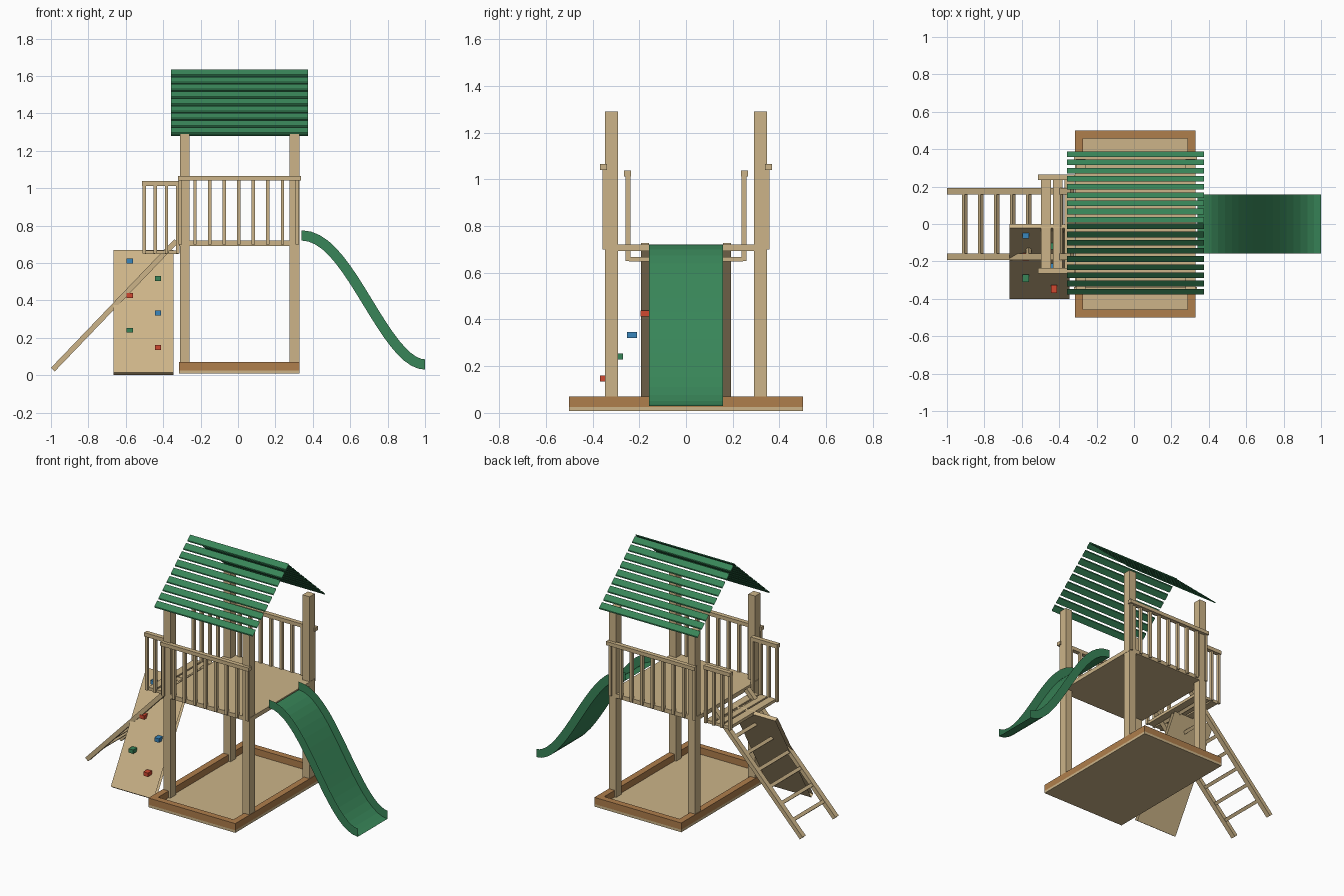
import bpy, bmesh, math
from mathutils import Vector, Matrix

if "Cube" in bpy.data.objects:
    bpy.data.objects.remove(bpy.data.objects["Cube"])


def material(name, r, g, b):
    lin = lambda c: ((c / 255 + 0.055) / 1.055) ** 2.4 if c > 10 else c / 255 / 12.92
    m = bpy.data.materials.new(name)
    m.diffuse_color = (lin(r), lin(g), lin(b), 1)
    m.use_nodes = True
    m.node_tree.nodes["Principled BSDF"].inputs["Base Color"].default_value = m.diffuse_color
    return m


WOOD = material("pale wood", 204, 180, 136)
BROWN = material("brown timber", 175, 126, 76)
GREEN = material("green", 56, 133, 88)
RED = material("red", 208, 72, 48)
BLUE = material("blue", 58, 134, 188)


def finish(name, bm, mat):
    me = bpy.data.meshes.new(name)
    bm.to_mesh(me)
    bm.free()
    me.materials.append(mat)
    ob = bpy.data.objects.new(name, me)
    bpy.context.collection.objects.link(ob)
    return ob


def box(name, x, y, z, mat):
    """Box from (min, max) ranges."""
    bm = bmesh.new()
    size = [r[1] - r[0] for r in (x, y, z)]
    mid = [(r[0] + r[1]) / 2 for r in (x, y, z)]
    bmesh.ops.create_cube(bm, size=1, matrix=Matrix.Translation(mid) @ Matrix.Diagonal((*size, 1)))
    return finish(name, bm, mat)


def tilted_box(name, centre, size, angle, mat):
    """Box turned about the y axis."""
    bm = bmesh.new()
    bmesh.ops.create_cube(bm, size=1, matrix=Matrix.Translation(centre)
                          @ Matrix.Rotation(angle, 4, 'Y') @ Matrix.Diagonal((*size, 1)))
    return finish(name, bm, mat)


def sleeve(name, x, profile, mat):
    """Closed (y, z) profile drawn out along x, with open ends."""
    bm = bmesh.new()
    a = [bm.verts.new((x[0], *p)) for p in profile]
    b = [bm.verts.new((x[1], *p)) for p in profile]
    n = len(profile)
    for i in range(n):
        j = (i + 1) % n
        bm.faces.new((a[i], b[i], b[j], a[j]))
    c = Vector((0, sum(p[0] for p in profile) / n, sum(p[1] for p in profile) / n))
    for f in bm.faces:
        f.normal_update()
        d = f.calc_center_median() - c
        d.x = 0
        if f.normal.dot(d) < 0:
            f.normal_flip()
    return finish(name, bm, mat)


# Sandbox
X0, X1 = -0.315, 0.33
box("sandbox_floor", (X0, X1), (-0.5, 0.5), (0.008, 0.025), WOOD)
for s, side in ((-1, "front"), (1, "back")):
    box(f"sandbox_{side}_board", (X0, X1), sorted((s * 0.457, s * 0.5)), (0.025, 0.07), BROWN)
box("sandbox_left_board", (X0, X0 + 0.043), (-0.457, 0.457), (0.025, 0.07), BROWN)
box("sandbox_right_board", (X1 - 0.043, X1), (-0.457, 0.457), (0.025, 0.07), BROWN)

# Posts and platform
for s in (-1, 1):
    for px in (-0.285, 0.302):
        box("post", (px - 0.026, px + 0.026), sorted((s * 0.29, s * 0.347)), (0.02, 1.29), WOOD)
box("platform", (X0, X1), (-0.347, 0.347), (0.692, 0.72), WOOD)

# Platform railings, front and back
for s in (-1, 1):
    box("railing_top", (-0.32, 0.336), sorted((s * 0.338, s * 0.368)), (1.04, 1.065), WOOD)
    for i in range(9):
        bx = 0.004 + 0.078 * (i - 4)
        box("railing_bar", (bx - 0.009, bx + 0.009), sorted((s * 0.337, s * 0.358)), (0.70, 1.042), WOOD)

# Balcony: floor slats and side railings
for cx in (-0.471, -0.408, -0.345):
    box("balcony_slat", (cx - 0.026, cx + 0.026), (-0.245, 0.245), (0.648, 0.668), WOOD)
for s in (-1, 1):
    box("balcony_rail", (-0.512, -0.315), sorted((s * 0.235, s * 0.265)), (1.012, 1.038), WOOD)
    for i in range(4):
        bx = -0.502 + 0.06 * i
        box("balcony_bar", (bx - 0.009, bx + 0.009), sorted((s * 0.238, s * 0.258)), (0.65, 1.015), WOOD)

# Ladder
low, high = Vector((-0.99, 0, 0.03)), Vector((-0.33, 0, 0.718))
run = high - low
tilt = -math.atan2(run.z, run.x)
for s in (-1, 1):
    c = (low + high) / 2 + Vector((0, s * 0.175, 0))
    tilted_box("ladder_rail", c, (run.length, 0.034, 0.028), tilt, WOOD)
for k in range(7):
    x = -0.905 + 0.0855 * k
    z = low.z + (x - low.x) * run.z / run.x
    tilted_box("ladder_rung", (x, 0, z), (0.022, 0.33, 0.022), tilt, WOOD)

# Climbing wall and holds
sleeve("climbing_wall", (-0.665, -0.345),
       [(-0.40, 0.015), (-0.0215, 0.67), (0, 0.657), (-0.3785, 0)], WOOD)
for i, mat in enumerate((RED, GREEN, BLUE, RED, GREEN, BLUE)):
    z = 0.148 + 0.0925 * i
    x = -0.578 if i % 2 else -0.428
    y = -0.348 + 0.63 * (z - 0.148)
    box("climbing_hold", (x - 0.017, x + 0.017), (y - 0.021, y + 0.021), (z - 0.013, z + 0.013), mat)

# Slide: channel swept along a smooth drop
bm = bmesh.new()
rows = []
N = 18
for i in range(N + 1):
    t = i / N
    x, z = 0.34 + 0.66 * t, 0.03 + 0.69 * (0.5 + 0.5 * math.cos(math.pi * t))
    slope = -0.69 * math.pi / 2 * math.sin(math.pi * t) / 0.66
    up = Vector((-slope, 0, 1)).normalized() * 0.055
    l, r = Vector((x, 0.158, z)), Vector((x, -0.158, z))
    rows.append([bm.verts.new(p) for p in (l + up, l, r, r + up)])
for a, b in zip(rows, rows[1:]):
    for j in range(3):
        bm.faces.new((a[j], a[j + 1], b[j + 1], b[j]))
finish("slide", bm, GREEN)

# Roof: rows of thin slats on both slopes
SLOPE = 0.887
for s, start in ((-1, 0.362), (1, 0.373)):
    for k in range(9):
        y = start - 0.0437 * k
        prof = []
        for dy, dz in ((-0.015, 0), (0.015, 0), (0.015, -0.008), (-0.015, -0.008)):
            prof.append((s * (y + dy), 1.632 - SLOPE * (y + dy) + dz))
        sleeve("roof_slat", (-0.357, 0.373), prof, GREEN)
